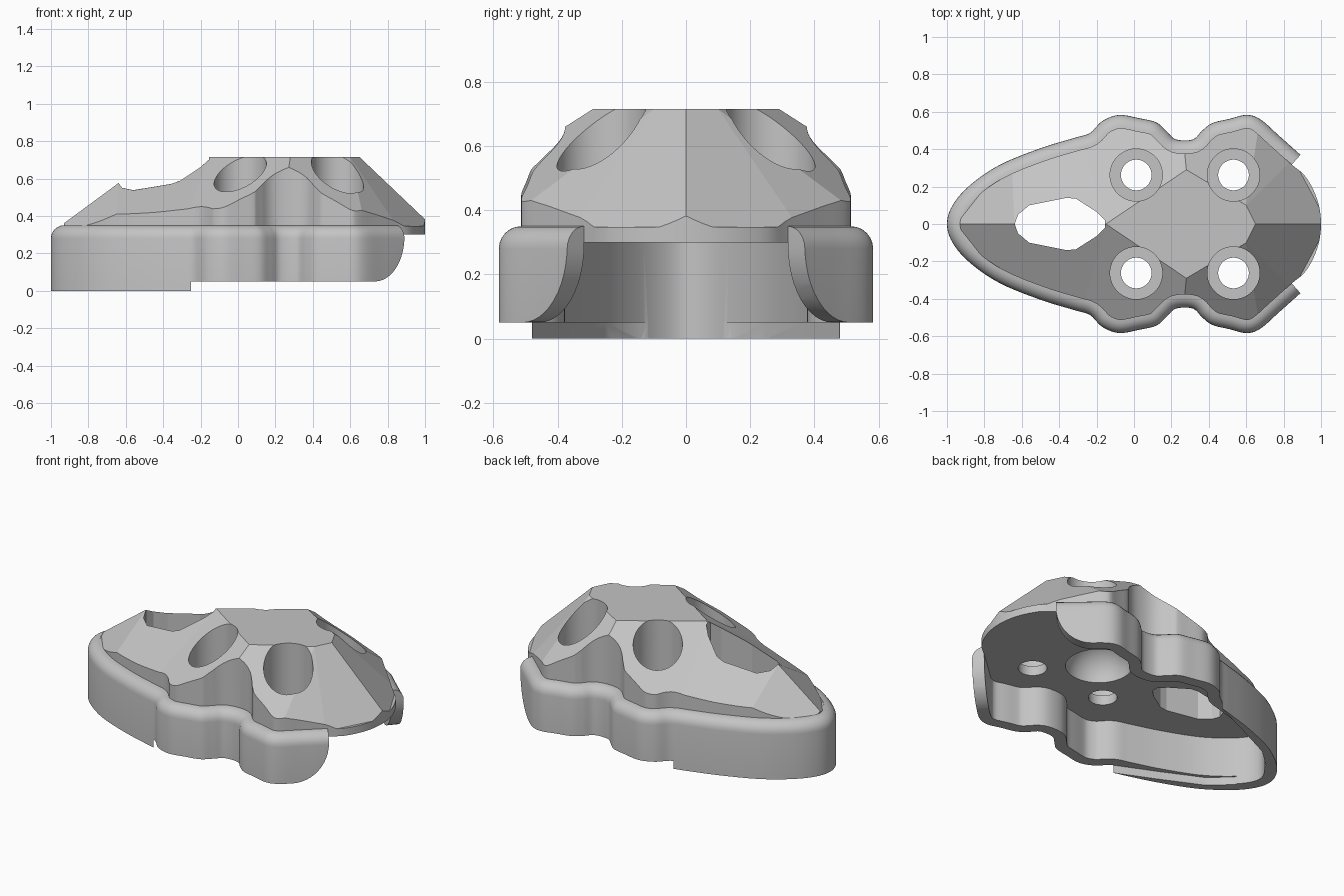
import bpy, bmesh, math
from mathutils import Vector

cube = bpy.data.objects.get("Cube")
if cube:
    bpy.data.objects.remove(cube)

grey = bpy.data.materials.new("light_grey")
grey.use_nodes = True
COLOUR = (0.55, 0.55, 0.55, 1)
grey.diffuse_color = COLOUR
grey.node_tree.nodes["Principled BSDF"].inputs["Base Color"].default_value = COLOUR


def finish(name, bm):
    bmesh.ops.recalc_face_normals(bm, faces=bm.faces[:])
    mesh = bpy.data.meshes.new(name)
    bm.to_mesh(mesh)
    bm.free()
    ob = bpy.data.objects.new(name, mesh)
    bpy.context.collection.objects.link(ob)
    mesh.materials.append(grey)
    return ob


def prism(name, pts, z0, z1, place=lambda x, y, z: (x, y, z)):
    bm = bmesh.new()
    low = [bm.verts.new(place(x, y, z0)) for x, y in pts]
    high = [bm.verts.new(place(x, y, z1)) for x, y in pts]
    bm.faces.new(low)
    bm.faces.new(high)
    n = len(pts)
    for i in range(n):
        j = (i + 1) % n
        bm.faces.new((low[i], low[j], high[j], high[i]))
    return finish(name, bm)


def cut(ob, cutter):
    cutter.hide_render = True
    mod = ob.modifiers.new("cut", "BOOLEAN")
    mod.operation = "DIFFERENCE"
    mod.solver = "EXACT"
    mod.object = cutter
    bpy.context.view_layer.objects.active = ob
    bpy.ops.object.modifier_apply(modifier=mod.name)
    bpy.data.objects.remove(cutter)


def shade(ob):
    bpy.ops.object.select_all(action="DESELECT")
    ob.select_set(True)
    bpy.context.view_layer.objects.active = ob
    bpy.ops.object.shade_smooth_by_angle(angle=math.radians(30))
    for p in ob.data.polygons:
        if p.area > 0.025:
            p.use_smooth = False


def circle(x, y, r, n=48):
    return [(x + r * math.cos(math.tau * i / n), y + r * math.sin(math.tau * i / n)) for i in range(n)]


def smooth_path(pts, steps=5):
    # Catmull-Rom curve through the points
    p = [Vector(q) for q in pts]
    p = [2 * p[0] - p[1]] + p + [2 * p[-1] - p[-2]]
    out = []
    for a, b, c, d in zip(p, p[1:], p[2:], p[3:]):
        for i in range(steps):
            t = i / steps
            out.append(0.5 * (2 * b + (c - a) * t + (2 * a - 5 * b + 4 * c - d) * t * t
                              + (3 * b - a - 3 * c + d) * t ** 3))
    return out + [p[-2]]


def offset(path, dist):
    # Shift the path sideways, to its right
    out = []
    for i, p in enumerate(path):
        t = (path[min(i + 1, len(path) - 1)] - path[max(i - 1, 0)]).normalized()
        out.append(p + Vector((t.y, -t.x)) * dist)
    return out


# Outline of the skirt, from nose to rear wing
half = [(-1, 0), (-.97, .1), (-.88, .205), (-.72, .315), (-.5, .405), (-.32, .46), (-.235, .487),
        (-.17, .55), (-.08, .583), (.03, .565), (.12, .543), (.175, .495), (.225, .452),
        (.315, .452), (.365, .5), (.42, .54), (.51, .562), (.6, .583), (.675, .56),
        (.78, .468), (.89, .37)]
whole = [(x, -y) for x, y in reversed(half[1:])] + half
path = smooth_path(whole)
WALL = 0.07

# Skirt: wall section with a rounded top, swept along the outline
section = [(0, 0), (0, .28)]
section += [(WALL * (1 - math.cos(a)), .28 + .07 * math.sin(a)) for a in
            [math.pi / 2 * k / 6 for k in range(1, 7)]]
section += [(WALL, 0)]
bm = bmesh.new()
rows = [[bm.verts.new((p.x, p.y, z)) for p in offset(path, d)] for d, z in section]
for k in range(len(rows)):
    r, s = rows[k], rows[(k + 1) % len(rows)]
    for i in range(len(path) - 1):
        bm.faces.new((r[i], r[i + 1], s[i + 1], s[i]))
for end in (0, -1):
    bm.faces.new([r[end] for r in rows])
skirt = finish("skirt", bm)

# Raised rear underside, leaving a crescent lip under the nose
step = [(1.5, 1), (-.25, 1), (-.25, .478), (-.5, .365), (-.74, .25), (-.86, .14)]
step += [(-.91, 0)] + [(x, -y) for x, y in reversed(step)]
cut(skirt, prism("step_cutter", step, -.2, .05))

# Rounded lower corner of the wing ends, cut square across each wing
arc = [(.21 * (math.sin(a) - 1), .29 - .24 * math.cos(a)) for a in
       [math.pi / 2 * k / 12 for k in range(13)]]
arc += [(.3, .29), (.3, -.1), (-.21, -.1)]
for side in (1, -1):
    cut(skirt, prism("wing_cutter", arc, -.2, .2, lambda u, z, w: (
        .89 + .75 * u + .66 * w, side * (.37 - .66 * u + .75 * w), z)))
shade(skirt)

# Shell: solid block inside the skirt, with a curved rear edge
inner = offset(path, WALL)
rear = smooth_path([inner[-1], (.92, .25), (.98, .13), (1, 0), (.98, -.13), (.92, -.25), inner[0]])
shell = prism("shell", [tuple(p) for p in inner + rear[1:-1]], .30, 1)

# Faceted roof surface, mirrored across the centre line
roof = dict(nose=(-1.1, 0, .236), brow=(-.64, 0, .575), crown=(-.15, 0, .715), waist=(.28, .29, .715),
            back=(.6, .1, .715), tail=(.65, 0, .715), front_low=(-1.1, .4, -.004),
            cheek=(-.66, .5, .27), shoulder=(-.315, .6, .305), flank=(.24, .7, .453),
            hip=(.68, .6, .343), rear_low=(1.1, .6, -.02), rear_mid=(1.1, 0, .287))
facets = ["crown waist back tail", "crown shoulder flank waist", "waist flank hip back",
          "back hip rear_low", "back rear_low rear_mid tail", "brow cheek shoulder crown",
          "nose front_low cheek brow"]
bm = bmesh.new()
for side in (1, -1):
    vs = {k: bm.verts.new((x, y * side, z)) for k, (x, y, z) in roof.items()}
    for f in facets:
        bm.faces.new([vs[k] for k in f.split()])
bmesh.ops.remove_doubles(bm, verts=bm.verts[:], dist=1e-4)
bmesh.ops.recalc_face_normals(bm, faces=bm.faces[:])
grown = bmesh.ops.extrude_face_region(bm, geom=bm.faces[:])
for v in grown["geom"]:
    if isinstance(v, bmesh.types.BMVert):
        v.co.z = 1.3
# Keep a level ledge where the roof would drop below the skirt
trim = bmesh.ops.bisect_plane(bm, geom=bm.verts[:] + bm.edges[:] + bm.faces[:],
                              plane_co=(0, 0, .347), plane_no=(0, 0, 1), clear_inner=True)
rim = [e for e in trim["geom_cut"] if isinstance(e, bmesh.types.BMEdge)]
bmesh.ops.holes_fill(bm, edges=rim)
cut(shell, finish("roof_cutter", bm))

# Four counterbored holes
for x in (.012, .532):
    for y in (-.262, .262):
        cut(shell, prism("bore_cutter", circle(x, y, .14), .36, 1.2))
        cut(shell, prism("hole_cutter", circle(x, y, .082), .1, 1.2))

# Pointed opening near the nose
slot = [(-.638, 0), (-.62, .05), (-.56, .1), (-.36, .14), (-.31, .135), (-.2, .065), (-.155, .02)]
slot += [(x, -y) for x, y in reversed(slot[1:])]
cut(shell, prism("slot_cutter", slot, .1, 1.2))

# Round recess underneath
bm = bmesh.new()
bmesh.ops.create_uvsphere(bm, u_segments=40, v_segments=20, radius=.19)
bmesh.ops.translate(bm, verts=bm.verts[:], vec=(.26, 0, .297))
cut(shell, finish("recess_cutter", bm))
shade(shell)
